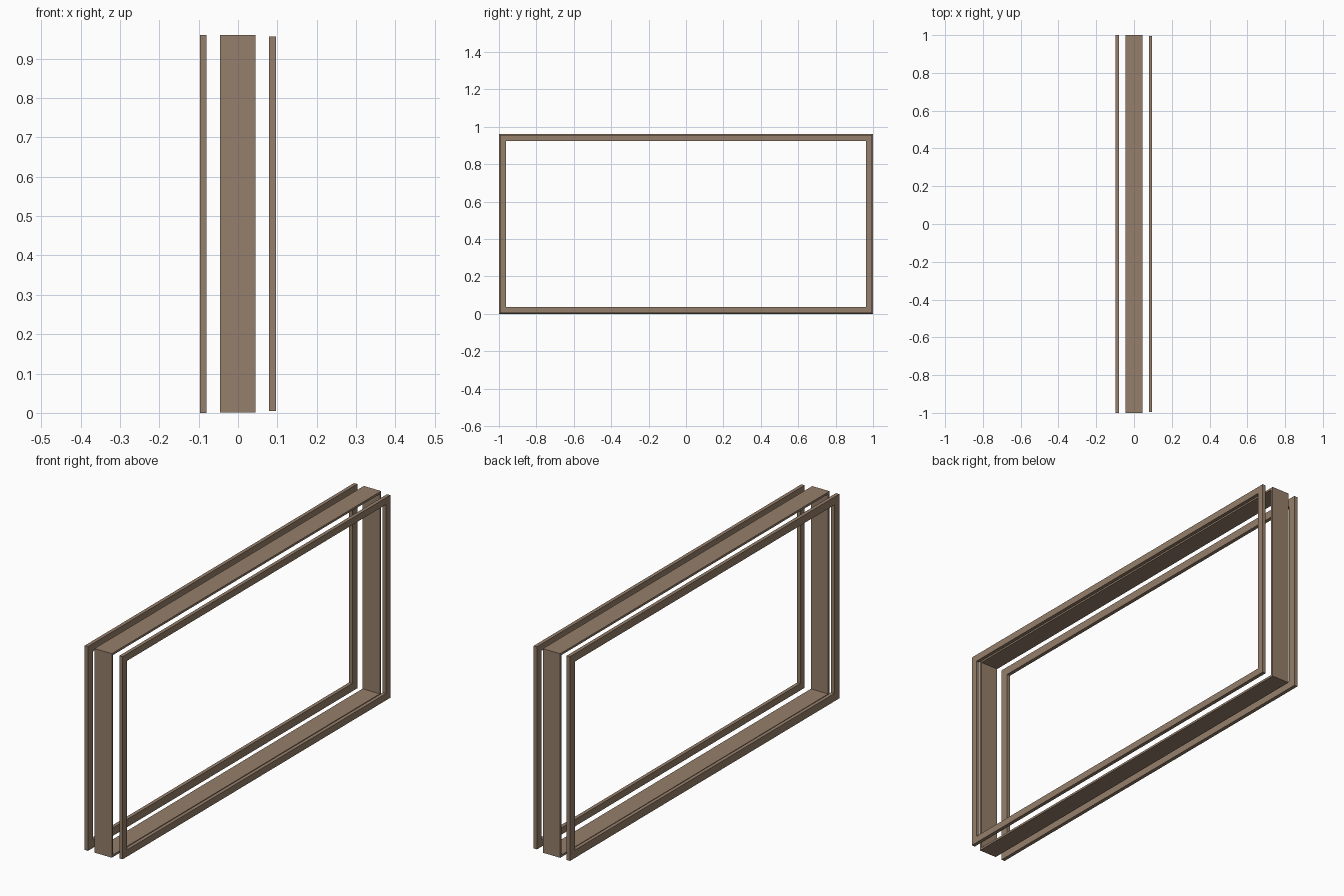
import bpy, bmesh

if "Cube" in bpy.data.objects:
    bpy.data.objects.remove(bpy.data.objects["Cube"])

mat = bpy.data.materials.new("brown_wood")
mat.diffuse_color = (0.30, 0.21, 0.145, 1)
mat.use_nodes = True
mat.node_tree.nodes["Principled BSDF"].inputs["Base Color"].default_value = mat.diffuse_color


def frame(name, x0, x1, half_width, z0, z1, bar):
    """Rectangular ring in the YZ plane, extruded from x0 to x1."""
    def loop(x, inset):
        w = half_width - inset
        a, b = z0 + inset, z1 - inset
        return [bm.verts.new((x, y, z)) for y, z in ((-w, a), (w, a), (w, b), (-w, b))]

    bm = bmesh.new()
    loops = [loop(x0, 0), loop(x1, 0), loop(x1, bar), loop(x0, bar)]
    for k in range(4):
        p, q = loops[k], loops[(k + 1) % 4]
        for i in range(4):
            j = (i + 1) % 4
            bm.faces.new((p[i], p[j], q[j], q[i]))
    bmesh.ops.recalc_face_normals(bm, faces=bm.faces)
    mesh = bpy.data.meshes.new(name)
    bm.to_mesh(mesh)
    bm.free()
    mesh.materials.append(mat)
    obj = bpy.data.objects.new(name, mesh)
    bpy.context.collection.objects.link(obj)


# Trim on the left side
frame("left_trim", -0.097, -0.080, 1.0, 0.0, 0.96, 0.037)
# Deep, thin-walled lining between the trims
frame("middle_lining", -0.046, 0.044, 1.0, 0.001, 0.96, 0.010)
# Slightly smaller trim on the right side
frame("right_trim", 0.079, 0.096, 0.994, 0.005, 0.957, 0.032)
